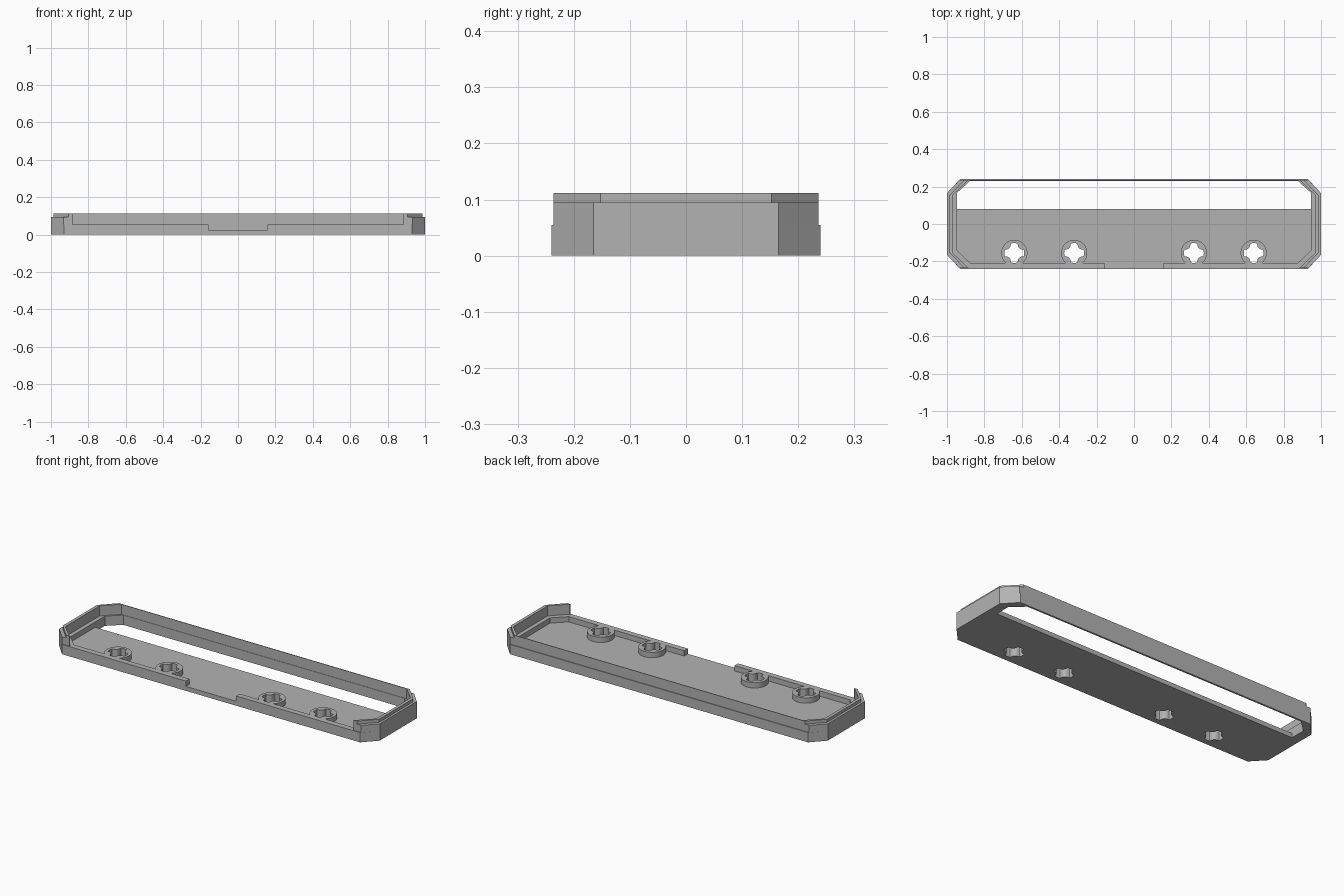
import bpy, bmesh, math

if "Cube" in bpy.data.objects:
    bpy.data.objects.remove(bpy.data.objects["Cube"], do_unlink=True)

grey = bpy.data.materials.new("light_grey_plastic")
grey.use_nodes = True
colour = (0.45, 0.45, 0.45, 1)
grey.diffuse_color = colour
grey.node_tree.nodes["Principled BSDF"].inputs["Base Color"].default_value = colour


def plate(name, loops, z0, z1):
    """Extrude a flat outline, with any further loops as holes, from z0 to z1."""
    curve = bpy.data.curves.new(name, 'CURVE')
    curve.dimensions = '2D'
    curve.fill_mode = 'BOTH'
    curve.extrude = (z1 - z0) / 2
    for loop in loops:
        spline = curve.splines.new('POLY')
        spline.points.add(len(loop) - 1)
        for point, (x, y) in zip(spline.points, loop):
            point.co = (x, y, 0, 1)
        spline.use_cyclic_u = True
    temp = bpy.data.objects.new(name + "_outline", curve)
    bpy.context.collection.objects.link(temp)
    graph = bpy.context.evaluated_depsgraph_get()
    mesh = bpy.data.meshes.new_from_object(temp.evaluated_get(graph))
    bpy.data.objects.remove(temp, do_unlink=True)
    bm = bmesh.new()
    bm.from_mesh(mesh)
    bmesh.ops.remove_doubles(bm, verts=bm.verts, dist=1e-5)
    bmesh.ops.translate(bm, verts=bm.verts, vec=(0, 0, (z0 + z1) / 2))
    bmesh.ops.recalc_face_normals(bm, faces=bm.faces)
    bm.to_mesh(mesh)
    bm.free()
    mesh.name = name
    mesh.materials.clear()
    mesh.materials.append(grey)
    obj = bpy.data.objects.new(name, mesh)
    bpy.context.collection.objects.link(obj)
    bpy.ops.object.select_all(action='DESELECT')
    obj.select_set(True)
    bpy.context.view_layer.objects.active = obj
    bpy.ops.object.shade_smooth_by_angle(angle=math.radians(25))
    return obj


def mirrored(half):
    """Close a right-hand chain of points with its mirror image across x = 0."""
    return half + [(-x, y) for x, y in reversed(half)]


def chain(x, y, cut_x, cut_y):
    """Right half of a chamfered rectangle, front to back."""
    return [(x - cut_x, -y), (x, cut_y - y), (x, y - cut_y), (x - cut_x, y)]


def open_band(outer, inner, gap):
    """Wall outline between two half chains, open at the front for |x| < gap."""
    out = [(gap, outer[0][1])] + outer
    inn = [(gap, inner[0][1])] + inner
    return mirrored(out) + list(reversed(mirrored(inn)))


def circle(cx, cy, r, n=48):
    return [(cx + r * math.cos(math.tau * i / n), cy + r * math.sin(math.tau * i / n))
            for i in range(n)]


def cross_hole(cx, cy, radius=0.053, post=0.025, dist=0.062, n=96):
    """Round hole with four rounded corner posts reaching inwards."""
    points = []
    for i in range(n):
        a = math.tau * i / n
        off = a % (math.pi / 2) - math.pi / 4
        r, root = radius, post ** 2 - (dist * math.sin(off)) ** 2
        if root > 0:
            r = min(r, dist * math.cos(off) - math.sqrt(root))
        points.append((cx + r * math.cos(a), cy + r * math.sin(a)))
    return points


BOSS_Y = -0.155
boss_xs = [-0.64, -0.32, 0.32, 0.64]
base_outer = chain(1.0, 0.24, 0.07, 0.075)
base_inner = [(0.877, -0.208), (0.947, -0.14), (0.947, 0.166), (0.877, 0.23)]
wall_outer = chain(1.0, 0.236, 0.067, 0.071)
wall_inner = chain(0.97, 0.232, 0.08, 0.079)
lip_outer = chain(0.987, 0.236, 0.08, 0.084)

# Floor with the long rear opening and the four cross holes
opening = mirrored([(0.947, 0.08), (0.947, 0.166), (0.877, 0.23)])
plate("floor", [mirrored(base_outer), opening] + [cross_hole(x, BOSS_Y) for x in boss_xs],
      0, 0.025)

# Low wall, notched at the middle of the front
plate("lower_wall", [open_band(base_outer, base_inner, 0.157)], 0.025, 0.055)

# Tall wall around the sides and back, then its recessed lip
plate("upper_wall", [open_band(wall_outer, wall_inner, 0.885)], 0.055, 0.095)
plate("top_lip", [open_band(lip_outer, wall_inner, 0.885)], 0.095, 0.112)

# Sockets standing on the floor
for i, x in enumerate(boss_xs):
    plate(f"socket_{i + 1}", [circle(x, BOSS_Y, 0.07), cross_hole(x, BOSS_Y)], 0.025, 0.055)
